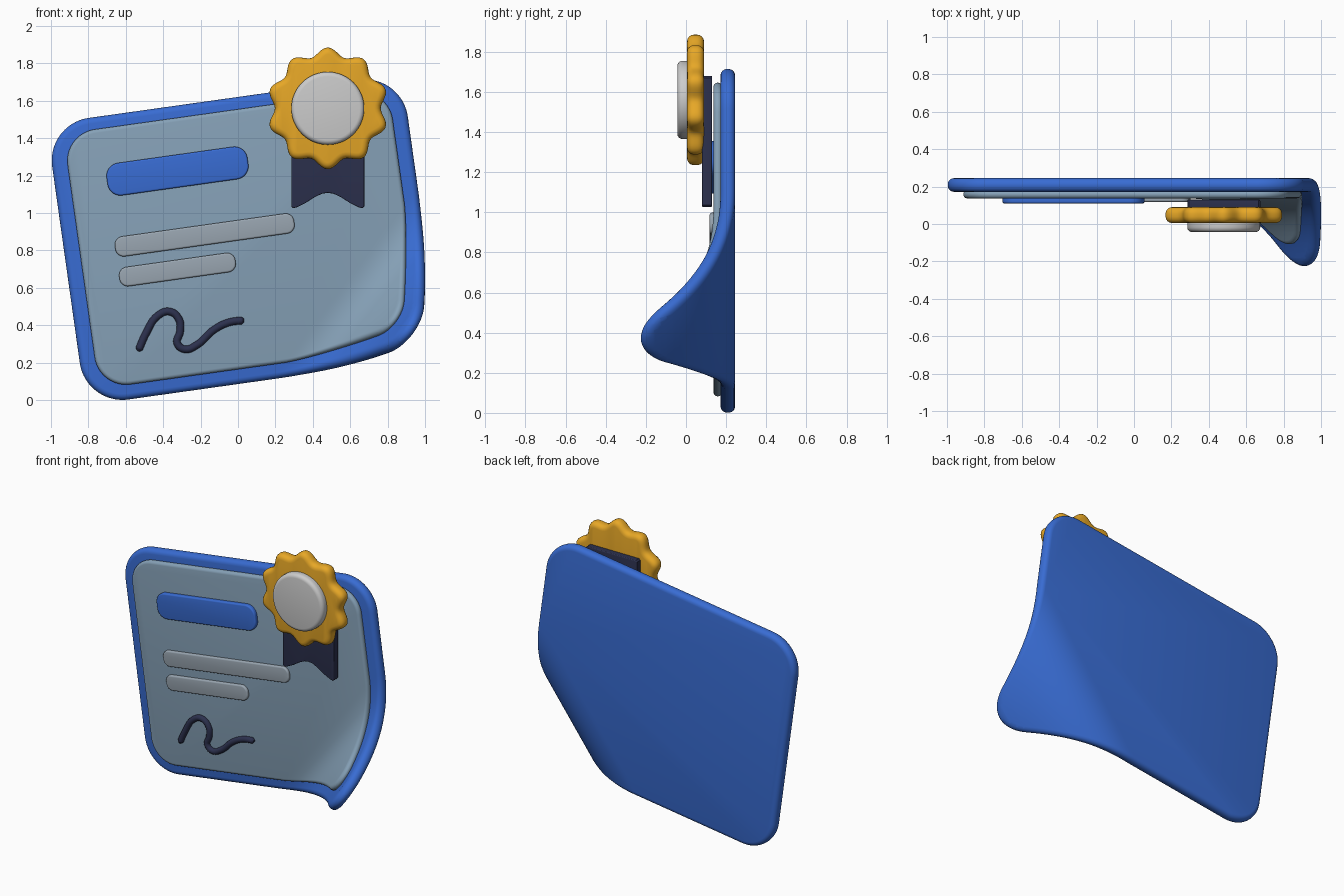
import bpy, bmesh, math
from mathutils import Vector, Matrix

if "Cube" in bpy.data.objects:
    bpy.data.objects.remove(bpy.data.objects["Cube"])

TILT = math.radians(8)


def material(name, rgb):
    m = bpy.data.materials.new(name)
    m.diffuse_color = (*rgb, 1)
    m.use_nodes = True
    m.node_tree.nodes["Principled BSDF"].inputs["Base Color"].default_value = m.diffuse_color
    return m


BLUE = material("blue", (0.04, 0.15, 0.65))
PAPER = material("pale_blue", (0.24, 0.36, 0.48))
LINE = material("line_grey", (0.32, 0.38, 0.44))
GOLD = material("gold", (0.80, 0.39, 0.02))
NAVY = material("navy", (0.025, 0.03, 0.075))


def rounded_rect(u0, u1, v0, v1, r, n=12):
    """Rounded rectangle in tilted certificate coordinates, as (x, z)."""
    pts = []
    for k, (cu, cv) in enumerate([(u1 - r, v1 - r), (u0 + r, v1 - r),
                                  (u0 + r, v0 + r), (u1 - r, v0 + r)]):
        for i in range(n + 1):
            a = math.pi / 2 * (k + i / n)
            pts.append((cu + r * math.cos(a), cv + r * math.sin(a)))
    c, s = math.cos(TILT), math.sin(TILT)
    return [(u * c - v * s, u * s + v * c) for u, v in pts]


# Curl of the lower right corner: distance s past the fold line is rolled forward
CURL = Vector((0.80, 0, -0.60))
FOLD, LENGTH, RISE, PULL, MID = 0.08, 0.55, 0.43, 0.115, 0.21


def curl(co):
    s = co.dot(CURL) - FOLD
    if s <= 0:
        return co
    t = s / LENGTH
    along, rise = s - PULL * t * t, RISE * t ** 2.2
    da = 1 - 2 * PULL * t / LENGTH
    dr = 2.2 * RISE * t ** 1.2 / LENGTH
    n = math.hypot(da, dr)
    h = co.y - MID
    flat = co - CURL * (s + FOLD)
    flat.y = MID
    return (flat + CURL * (FOLD + along + h * dr / n)
            + Vector((0, -rise + h * da / n, 0)))


def plate(name, outline, y0, y1, bevel, mat=None, curled=False):
    """Extruded outline with rounded rims, optionally curled at the corner."""
    bm = bmesh.new()
    front = bm.faces.new([bm.verts.new((x, y0, z)) for x, z in outline])
    ext = bmesh.ops.extrude_face_region(bm, geom=[front], use_keep_orig=True)
    back = [g for g in ext["geom"] if isinstance(g, bmesh.types.BMVert)]
    bmesh.ops.translate(bm, verts=back, vec=(0, y1 - y0, 0))
    bmesh.ops.recalc_face_normals(bm, faces=bm.faces[:])
    rims = [e for e in bm.edges if abs(e.verts[0].co.y - e.verts[1].co.y) < 1e-5]
    bmesh.ops.bevel(bm, geom=rims, offset=bevel, offset_type='OFFSET', segments=4,
                    profile=0.5, affect='EDGES', clamp_overlap=True)
    if curled:
        for i in range(28):
            bmesh.ops.bisect_plane(bm, geom=bm.verts[:] + bm.edges[:] + bm.faces[:],
                                   plane_co=CURL * (FOLD + 0.02 * i), plane_no=CURL)
        for v in bm.verts:
            v.co = curl(v.co.copy())
    bmesh.ops.recalc_face_normals(bm, faces=bm.faces[:])
    me = bpy.data.meshes.new(name)
    bm.to_mesh(me)
    bm.free()
    ob = bpy.data.objects.new(name, me)
    bpy.context.collection.objects.link(ob)
    if mat:
        me.materials.append(mat)
    bpy.ops.object.select_all(action='DESELECT')
    ob.select_set(True)
    bpy.context.view_layer.objects.active = ob
    bpy.ops.object.shade_smooth_by_angle(angle=math.radians(40))
    return ob


# Backing board and paper sheet
plate("certificate_border", rounded_rect(-0.81, 1.11, 0.085, 1.605, 0.23, 20),
      0.172, 0.245, 0.032, BLUE, True)
plate("certificate_paper", rounded_rect(-0.727, 1.028, 0.163, 1.54, 0.17, 16),
      0.137, 0.18, 0.02, PAPER, True)

# Heading bar and text lines
plate("heading_bar", rounded_rect(-0.53, 0.23, 1.17, 1.345, 0.07), 0.11, 0.145, 0.01, BLUE)
for i, (u1, v0, v1) in enumerate([(0.43, 0.845, 0.953), (0.09, 0.684, 0.788)]):
    plate(f"text_line_{i + 1}", rounded_rect(-0.537, u1, v0, v1, 0.045),
          0.118, 0.145, 0.01, LINE)

# Signature squiggle
path = [(-0.533, 0.262), (-0.528, 0.275), (-0.49, 0.36), (-0.43, 0.45), (-0.365, 0.473),
        (-0.315, 0.43), (-0.31, 0.365), (-0.325, 0.305), (-0.285, 0.272), (-0.22, 0.295),
        (-0.13, 0.375), (-0.05, 0.415), (0.02, 0.425), (0.033, 0.425)]
cu = bpy.data.curves.new("signature", 'CURVE')
cu.dimensions = '3D'
cu.bevel_depth, cu.bevel_resolution, cu.use_fill_caps = 0.02, 4, True
cu.resolution_u = 8
sp = cu.splines.new('BEZIER')
sp.bezier_points.add(len(path) - 1)
for i, (p, (x, z)) in enumerate(zip(sp.bezier_points, path)):
    p.co = (x, 0.13, z)
    p.handle_left_type = p.handle_right_type = 'AUTO'
    p.radius = 0.4 if i in (0, len(path) - 1) else 1
cu.materials.append(NAVY)
bpy.context.collection.objects.link(bpy.data.objects.new("signature", cu))

# Medal ribbon with a softly notched tail
half = [(0.0, 1.108), (0.03, 1.104), (0.07, 1.085), (0.12, 1.053), (0.165, 1.031),
        (0.185, 1.026), (0.195, 1.036), (0.195, 1.67), (0.185, 1.68)]
ribbon = [(0.48 + x, z) for x, z in half] + [(0.48 - x, z) for x, z in half[:0:-1]]
plate("ribbon", ribbon, 0.08, 0.13, 0.006, NAVY)


# Scalloped rosette and its centre disc
def ring(radius, n):
    angles = [2 * math.pi * i / n for i in range(n)]
    return [(0.48 + radius(a) * math.cos(a), 1.56 + radius(a) * math.sin(a)) for a in angles]


plate("rosette", ring(lambda a: 0.304 - 0.021 * math.cos(10 * a), 160),
      0.005, 0.09, 0.034, GOLD)
plate("rosette_disc", ring(lambda a: 0.195, 64), -0.043, 0.03, 0.025)
